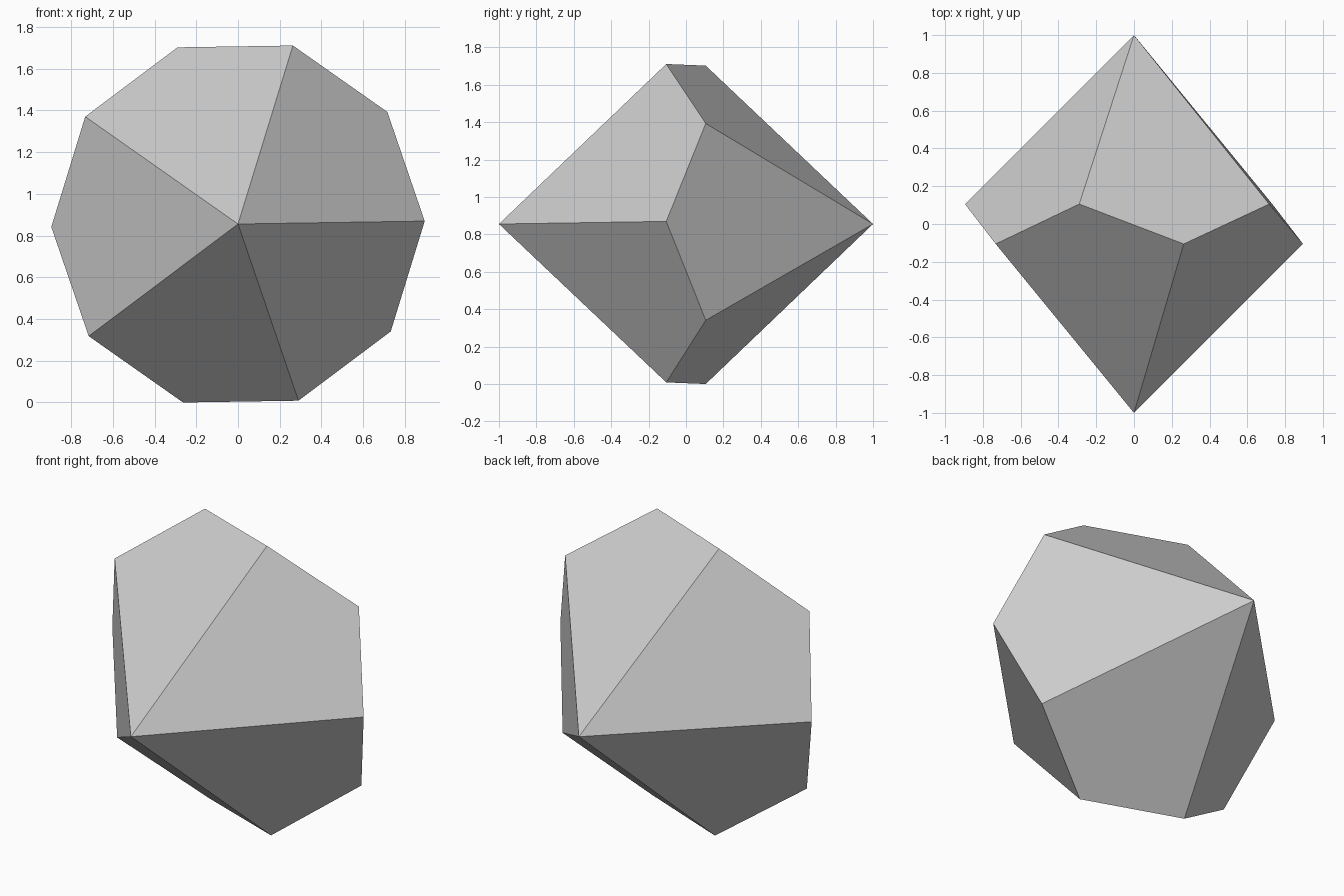
import bpy, math

if "Cube" in bpy.data.objects:
    bpy.data.objects.remove(bpy.data.objects["Cube"])

# Ten-sided die: a pentagonal trapezohedron lying along the y axis
RADIUS, TURN = 0.895, math.radians(0.9)
RISE = (1 - math.cos(math.pi / 5)) / (1 + math.cos(math.pi / 5))  # keeps the kites flat
MID_Z = RADIUS * math.sin(math.radians(72) + TURN)

# Zigzag belt of ten corners, then the front and back tips
verts = []
for i in range(10):
    a = TURN + i * math.pi / 5
    verts.append((RADIUS * math.cos(a), RISE if i % 2 else -RISE,
                  MID_Z + RADIUS * math.sin(a)))
verts += [(0, -1, MID_Z), (0, 1, MID_Z)]

# Five kites around each tip
faces = []
for i in range(0, 10, 2):
    faces.append((10, i, i + 1, (i + 2) % 10))
    faces.append((11, (i + 3) % 10, (i + 2) % 10, i + 1))

mesh = bpy.data.meshes.new("ten_sided_die")
mesh.from_pydata(verts, [], faces)
mesh.update()
die = bpy.data.objects.new("ten_sided_die", mesh)
bpy.context.collection.objects.link(die)

grey = bpy.data.materials.new("light_grey")
grey.diffuse_color = (0.6, 0.6, 0.6, 1)
grey.use_nodes = True
grey.node_tree.nodes["Principled BSDF"].inputs["Base Color"].default_value = grey.diffuse_color
mesh.materials.append(grey)
